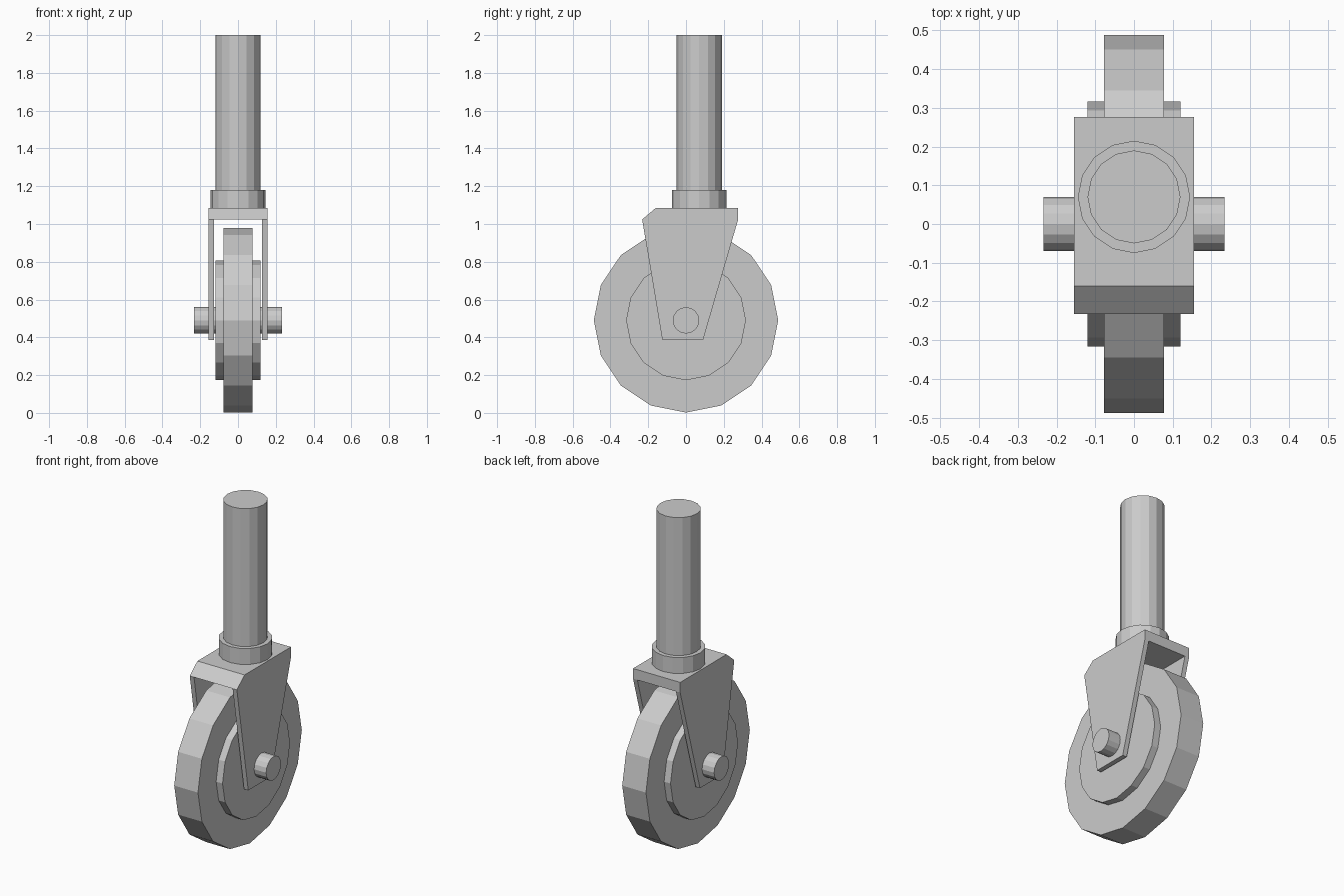
import bpy, bmesh
from math import pi, cos, sin

if "Cube" in bpy.data.objects:
    bpy.data.objects.remove(bpy.data.objects["Cube"])

WHEEL_Z = 0.49   # height of the axle
STEM_Y = 0.07    # stem is offset behind the axle


def prism(name, points, x0, x1):
    """Extrude a closed (y, z) profile along x."""
    bm = bmesh.new()
    face = bm.faces.new([bm.verts.new((x0, y, z)) for y, z in points])
    new = bmesh.ops.extrude_face_region(bm, geom=[face])["geom"]
    verts = [v for v in new if isinstance(v, bmesh.types.BMVert)]
    bmesh.ops.translate(bm, verts=verts, vec=(x1 - x0, 0, 0))
    bmesh.ops.recalc_face_normals(bm, faces=bm.faces)
    mesh = bpy.data.meshes.new(name)
    bm.to_mesh(mesh)
    bm.free()
    obj = bpy.data.objects.new(name, mesh)
    bpy.context.collection.objects.link(obj)
    return obj


def disc(name, radius, half_width, sides=16):
    """Cylinder along x, centred on the axle."""
    angles = [2 * pi * i / sides for i in range(sides)]
    ring = [(radius * cos(a), WHEEL_Z + radius * sin(a)) for a in angles]
    return prism(name, ring, -half_width, half_width)


def post(name, radius, z0, z1):
    """Upright cylinder on the stem axis."""
    bpy.ops.mesh.primitive_cylinder_add(vertices=16, radius=radius, depth=z1 - z0,
                                        location=(0, STEM_Y, (z0 + z1) / 2))
    bpy.context.object.name = name


# Wheel, hub and axle
disc("tyre", 0.488, 0.078)
disc("hub", 0.317, 0.12)
disc("axle", 0.07, 0.234)

# Fork: mirrored side plates joined by a chamfered bridge
top = [(-0.232, 1.024), (-0.16, 1.085), (0.276, 1.085), (0.276, 1.024)]
plate = prism("fork_plate", top + [(0.09, 0.385), (-0.125, 0.385)], 0.127, 0.155)
plate.modifiers.new("mirror", "MIRROR").use_axis[0] = True
prism("fork_bridge", top, -0.127, 0.127)

# Stem and its collar
post("stem_collar", 0.145, 1.085, 1.18)
post("stem", 0.12, 1.085, 2.0)
